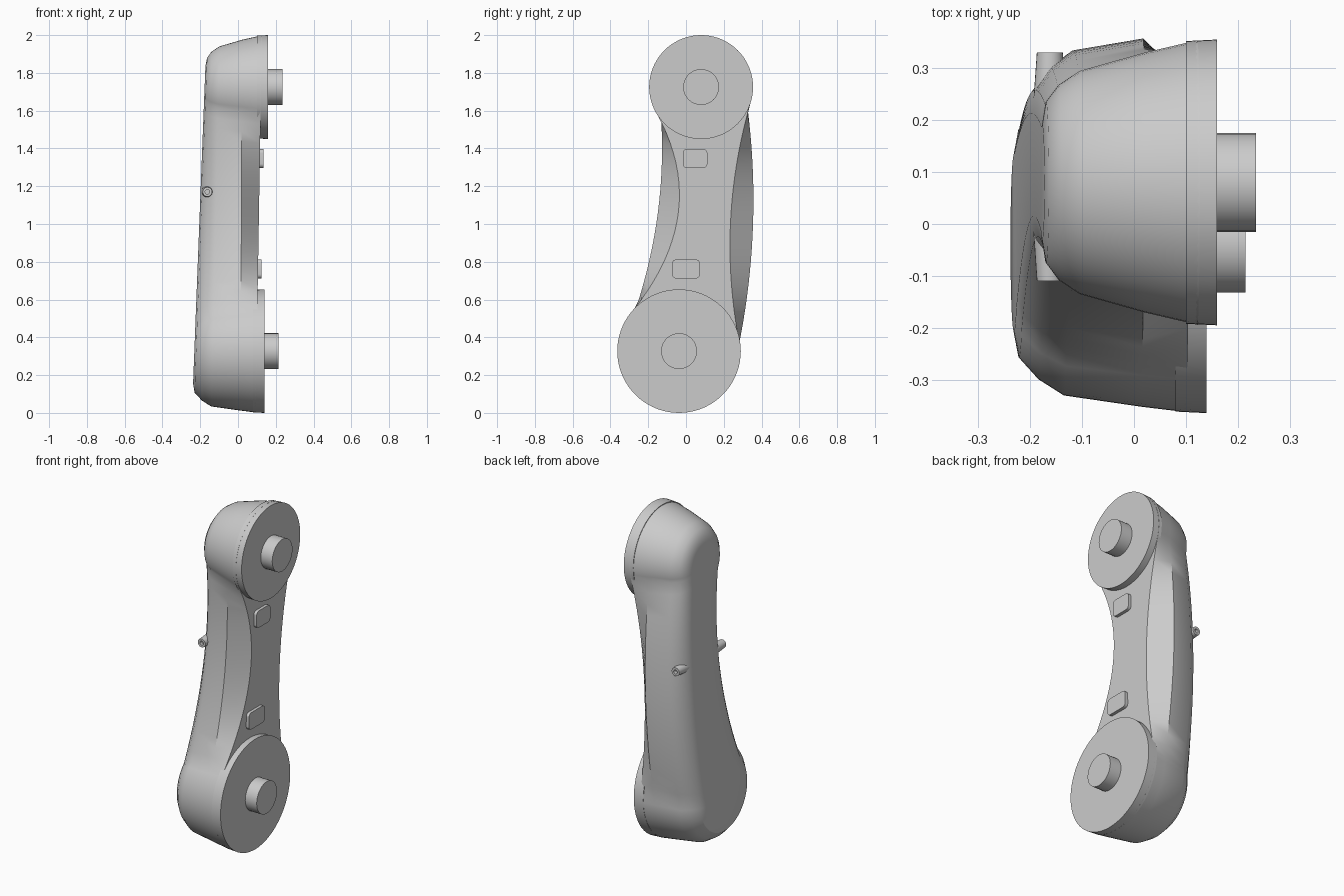
import bpy, bmesh, math
from mathutils import Vector

if "Cube" in bpy.data.objects:
    bpy.data.objects.remove(bpy.data.objects["Cube"])

TOP, BOT = (0.08, 1.725), (-0.037, 0.327)      # joint centres as (y, z)


def finish(name, bm, smooth=True, recalc=True):
    bmesh.ops.remove_doubles(bm, verts=bm.verts, dist=1e-5)
    if recalc:
        bmesh.ops.recalc_face_normals(bm, faces=bm.faces)
    me = bpy.data.meshes.new(name)
    bm.to_mesh(me)
    bm.free()
    ob = bpy.data.objects.new(name, me)
    bpy.context.collection.objects.link(ob)
    if smooth:
        shade(ob)
    return ob


def shade(ob):
    bpy.ops.object.select_all(action='DESELECT')
    ob.select_set(True)
    bpy.context.view_layer.objects.active = ob
    bpy.ops.object.shade_smooth_by_angle(angle=math.radians(32))


def arc(c, r, a0, a1, n):
    out = []
    for i in range(n + 1):
        a = math.radians(a0 + (a1 - a0) * i / n)
        out.append((c[0] + r * math.cos(a), c[1] + r * math.sin(a)))
    return out


def waist(p0, p1, mid_y, n=20):
    # quadratic curve from p0 to p1 passing mid_y half way
    cy = 2 * mid_y - (p0[0] + p1[0]) / 2
    pts = []
    for i in range(1, n):
        t = i / n
        pts.append(((1 - t) ** 2 * p0[0] + 2 * t * (1 - t) * cy + t * t * p1[0],
                    p0[1] + (p1[1] - p0[1]) * t))
    return pts


def outline(rt, rb, left, right):
    top = arc(TOP, rt, -16, 211, 36)
    bot = arc(BOT, rb, 137.5, 363.5, 36)
    return top + waist(top[-1], bot[0], left) + bot + waist(bot[-1], top[0], right)


def lathe(name, profile, origin, axis='X', n=48):
    # profile: (radius, position along axis)
    bm = bmesh.new()
    rings = []
    for r, h in profile:
        ring = []
        for i in range(n):
            a = 2 * math.pi * i / n
            u, v = r * math.cos(a), r * math.sin(a)
            p = Vector((h, u, v)) if axis == 'X' else Vector((u, h, v))
            ring.append(bm.verts.new(p + Vector(origin)))
        rings.append(ring)
    for a, b in zip(rings, rings[1:]):
        for i in range(n):
            j = (i + 1) % n
            bm.faces.new((a[i], a[j], b[j], b[i]))
    bm.faces.new(rings[0])
    bm.faces.new(rings[-1])
    return finish(name, bm)


def prism(bm, pts, x0, x1):
    # pts run counter-clockwise in (y, z), so all faces point outward
    a = [bm.verts.new((x0, y, z)) for y, z in pts]
    b = [bm.verts.new((x1, y, z)) for y, z in pts]
    bm.faces.new(a[::-1])
    bm.faces.new(b)
    for i in range(len(pts)):
        j = (i + 1) % len(pts)
        bm.faces.new((a[i], a[j], b[j], b[i]))


# Arm shell: dog-bone outlines lofted from the web face to the back
levels = [  # x at top, x at bottom, top radius, bottom radius, left waist, right waist
    (0.125, 0.095, 0.274, 0.325, -0.04, 0.235),
    (0.02, 0.015, 0.25, 0.315, -0.148, 0.355),
    (-0.10, -0.14, 0.215, 0.293, -0.118, 0.333),
    (-0.14, -0.19, 0.188, 0.262, -0.08, 0.30),
    (-0.163, -0.23, 0.155, 0.22, -0.04, 0.255),
    (-0.17, -0.24, 0.11, 0.17, 0.0, 0.21),
]
bm = bmesh.new()
rings = []
for xt, xb, rt, rb, le, ri in levels:
    rings.append([bm.verts.new((xb + (xt - xb) * (z - 0.1) / 1.8, y, z))
                  for y, z in outline(rt, rb, le, ri)])
for a, b in zip(rings, rings[1:]):
    for i in range(len(a)):
        j = (i + 1) % len(a)
        bm.faces.new((a[j], a[i], b[i], b[j]))
bm.faces.new(rings[0])
bm.faces.new(rings[-1][::-1])
bmesh.ops.recalc_face_normals(bm, faces=bm.faces)
bmesh.ops.triangulate(bm, faces=[f for f in bm.faces if len(f.verts) > 4])
shell = finish("arm_shell", bm)

# Screw holes and cover seams cut into the back
bm = bmesh.new()
for y, z, depth in [(0.06, 1.875, -0.14), (-0.03, 1.51, -0.155), (0.18, 1.53, -0.155),
                    (-0.14, 0.61, -0.19), (0.1, 0.6, -0.19)]:
    prism(bm, arc((y, z), 0.014, 0, 337.5, 15), -0.3, depth)
for c, r, a0, a1, depth in [(TOP, 0.245, 232, 308, -0.174), (BOT, 0.325, 52, 126, -0.206)]:
    prism(bm, arc(c, r + 0.004, a0, a1, 24) + arc(c, r, a1, a0, 24), -0.3, depth)
cutter = finish("detail_cutter", bm, smooth=False, recalc=False)
cutter.hide_render = True
cut = shell.modifiers.new("details", 'BOOLEAN')
cut.operation = 'DIFFERENCE'
cut.object = cutter
cut.solver = 'EXACT'
result = bpy.data.meshes.new_from_object(
    shell.evaluated_get(bpy.context.evaluated_depsgraph_get()))
shell.modifiers.clear()
bpy.data.objects.remove(cutter)
if len(result.polygons) > 400:
    shell.data = result
    shade(shell)

# Joint discs and shafts
for label, c, r, back, face, tip in [("upper", TOP, 0.275, 0.10, 0.16, 0.235),
                                     ("lower", BOT, 0.327, 0.08, 0.14, 0.215)]:
    lathe(label + "_joint_disc", [(r - 0.003, back), (r, face)], (0, *c), n=72)
    lathe(label + "_joint_shaft", [(0.095, face - 0.02), (0.095, tip)], (0, *c), n=32)

# Rounded pads on the web face
for label, y, z, w, h, x in [("upper", 0.048, 1.347, 0.13, 0.10, 0.134),
                             ("lower", 0.0, 0.762, 0.148, 0.10, 0.124)]:
    k = 0.022
    pts = []
    for sy, sz, a in [(1, 1, 0), (-1, 1, 90), (-1, -1, 180), (1, -1, 270)]:
        pts += arc((y + sy * (w / 2 - k), z + sz * (h / 2 - k)), k, a, a + 90, 6)
    bm = bmesh.new()
    prism(bm, pts, 0.08, x)
    finish(label + "_pad", bm)

# Small hollow bosses on both sides of the waist
for label, y, s in [("left", -0.11, 1), ("right", 0.33, -1)]:
    lathe(label + "_boss", [(0.012, 0.02 * s), (0.012, 0), (0.025, 0), (0.032, 0.1 * s)],
          (-0.162, y, 1.17), axis='Y', n=24)
